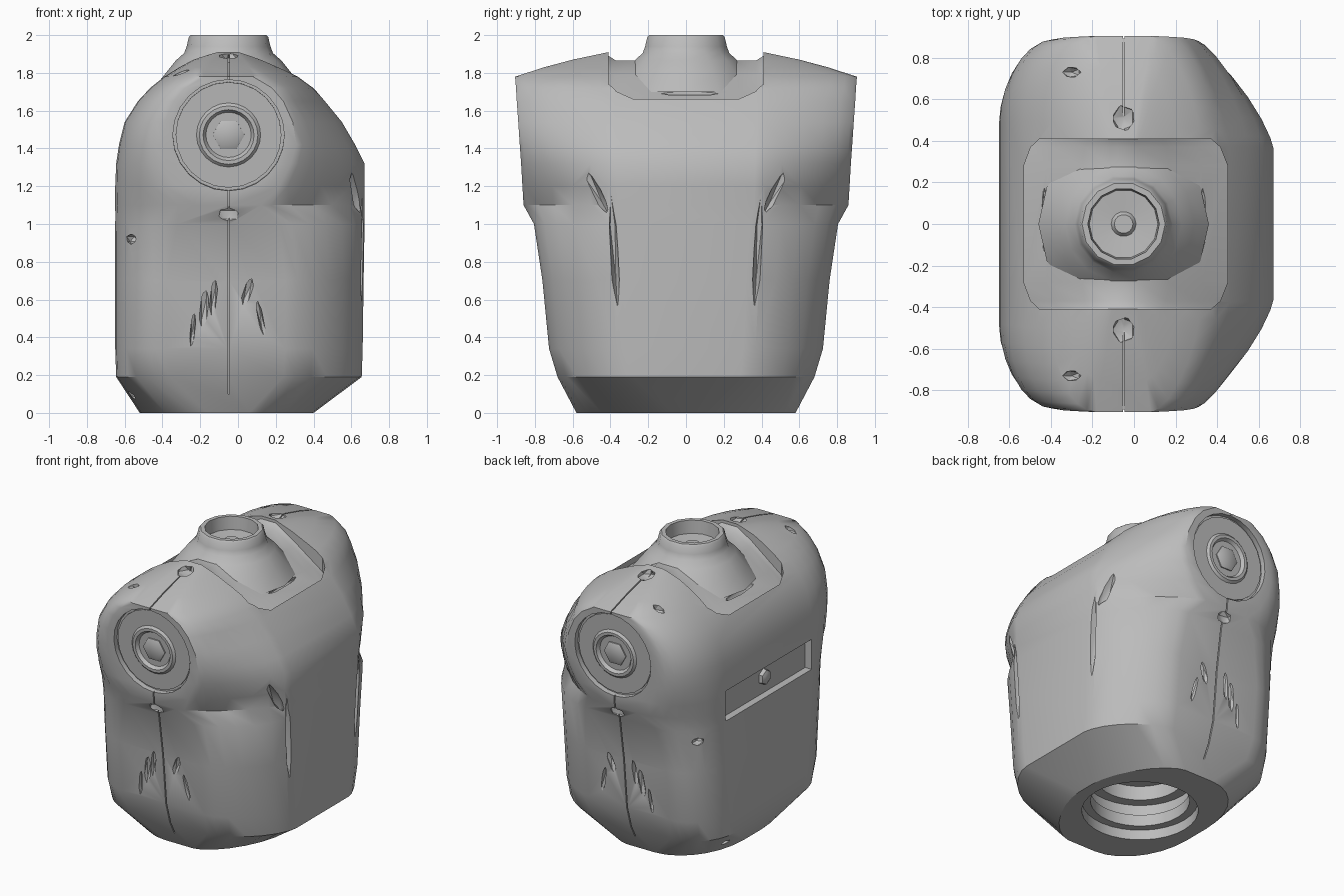
import bpy, bmesh, math
from mathutils import Matrix, Vector

cube = bpy.data.objects.get("Cube")
if cube:
    bpy.data.objects.remove(cube, do_unlink=True)

CX = -0.05          # axis of neck, sockets and seam
TILT = math.pi / 2 + 0.066

grey = bpy.data.materials.new("plain_grey")
grey.use_nodes = True
grey.diffuse_color = (0.5, 0.5, 0.5, 1)
grey.node_tree.nodes["Principled BSDF"].inputs["Base Color"].default_value = (0.5, 0.5, 0.5, 1)


def make(name, bm):
    bmesh.ops.recalc_face_normals(bm, faces=bm.faces[:])
    if bm.calc_volume(signed=True) < 0:
        bmesh.ops.reverse_faces(bm, faces=bm.faces[:])
    mesh = bpy.data.meshes.new(name)
    bm.to_mesh(mesh)
    bm.free()
    ob = bpy.data.objects.new(name, mesh)
    bpy.context.collection.objects.link(ob)
    mesh.materials.append(grey)
    return ob


def loft(name, rings):
    """Skin a stack of equally long closed rings."""
    bm = bmesh.new()
    vs = [[bm.verts.new(p) for p in ring] for ring in rings]
    n = len(vs[0])
    for a, b in zip(vs, vs[1:]):
        for i in range(n):
            bm.faces.new((a[i], a[(i + 1) % n], b[(i + 1) % n], b[i]))
    bm.faces.new(vs[0][::-1])
    bm.faces.new(vs[-1])
    return make(name, bm)


def lathe(name, profile, sides, matrix):
    rings = [[matrix @ Vector((r * math.cos(k * math.tau / sides), r * math.sin(k * math.tau / sides), z))
              for k in range(sides)] for r, z in profile]
    return loft(name, rings)


def volume(mesh):
    bm = bmesh.new()
    bm.from_mesh(mesh)
    result = abs(bm.calc_volume())
    bm.free()
    return result


def cut(target, cutter):
    """Subtract the cutter, taking the first solver that keeps the shell whole."""
    before = volume(target.data)
    mod = target.modifiers.new("cut", 'BOOLEAN')
    mod.operation = 'DIFFERENCE'
    mod.object = cutter
    for solver in ('EXACT', 'MANIFOLD', 'FLOAT'):
        mod.solver = solver
        bpy.context.view_layer.update()
        graph = bpy.context.evaluated_depsgraph_get()
        mesh = bpy.data.meshes.new_from_object(target.evaluated_get(graph))
        if before * .8 < volume(mesh) < before * 1.001:
            target.data = mesh
            break
    target.modifiers.remove(mod)
    bpy.data.objects.remove(cutter, do_unlink=True)


def smooth(ob, angle=32):
    bpy.ops.object.select_all(action='DESELECT')
    ob.select_set(True)
    bpy.context.view_layer.objects.active = ob
    bpy.ops.object.shade_smooth_by_angle(angle=math.radians(angle))


# Body sections: height, back x, chest x, half depth, shoulder flat from x to x
ROWS = [
    (0.00, -.52, .40, .58, -.16, .06),
    (0.19, -.645, .655, .68, -.36, .24),
    (0.34, -.65, .66, .725, -.38, .25),
    (0.70, -.65, .665, .76, -.38, .25),
    (1.00, -.65, .67, .805, -.32, .22),
    (1.10, -.65, .67, .86, -.22, .12),
    (1.20, -.65, .67, .866, -.32, .22),
    (1.32, -.645, .67, .873, -.38, .28),
    (1.42, -.63, .62, .88, -.40, .31),
    (1.54, -.60, .55, .888, -.39, .29),
    (1.65, -.53, .46, .896, -.34, .24),
    (1.72, -.465, .40, .90, -.28, .18),
    (1.78, -.39, .32, .905, -.18, .08),
    (1.83, -.31, .22, .75, -.16, .06),
    (1.87, -.24, .14, .60, -.13, .03),
    (1.91, -.14, .04, .41, -.10, .00),
]


def half_depth(z):
    for a, b in zip(ROWS, ROWS[1:]):
        if a[0] <= z <= b[0]:
            t = (z - a[0]) / (b[0] - a[0])
            return a[3] + t * (b[3] - a[3])


def corner(x0, y0, x1, y1, power, steps=7):
    """Rounded corner from a side (x0, y0) to an end (x1, y1)."""
    pts = []
    for i in range(steps + 1):
        a = i / steps * math.pi / 2
        c, s = max(0, math.cos(a)), max(0, math.sin(a))
        pts.append((x1 + (x0 - x1) * c ** (2 / power), y0 + (y1 - y0) * s ** (2 / power)))
    return pts


def section(row):
    z, back, chest, depth, xa, xb = row
    flat = depth * min(1, .3 + 3.7 * z)
    half = corner(back, flat * .55, xa, depth, 2)
    half += corner(chest, flat * .42, xb, depth, 1.3 if 1.05 < z < 1.7 else 1.6)[::-1]
    other = [(x, -y) for x, y in reversed(half)]
    return [(x, y, z) for x, y in half + other]


body = loft("torso_shell", [section(r) for r in ROWS])

# Sunken saddle around the neck
ARCH = [(-.53, 1.62), (-.42, 1.69), (-.25, 1.80), (-.12, 1.865), (.02, 1.865), (.17, 1.785), (.33, 1.69), (.45, 1.62)]
saddle = []
for y, s, lift in ((-.41, .84, .025), (-.37, .93, 0), (-.28, 1, 0), (.28, 1, 0), (.37, .93, 0), (.41, .84, .025)):
    low = [(CX + (x - CX) * s, y, z + lift) for x, z in ARCH]
    saddle.append(low + [(low[-1][0], y, 2.3), (low[0][0], y, 2.3)])
cut(body, loft("saddle_cutter", saddle))

# Stepped waist bore underneath
BORE = [(.37, -.1), (.37, .07), (.315, .07), (.315, .15), (.35, .15), (.35, .24), (.28, .24), (.28, .34)]
cut(body, lathe("bore_cutter", BORE, 32, Matrix.Translation((CX, 0, 0))))

# Shoulder sockets, each with a raised ring and a hub
for side, label in ((-1, "front"), (1, "back")):
    m = Matrix.Translation((CX, side * .883, 1.47)) @ Matrix.Rotation(-side * TILT, 4, 'X')
    cut(body, lathe("socket_cutter", [(.295, -.035), (.295, .15)], 24, m))
    smooth(lathe(label + "_socket_plate", [(.28, -.06), (.28, -.022), (.17, -.022), (.155, -.008),
                                           (.135, -.008), (.12, -.03)], 24, m))
    smooth(lathe(label + "_socket_hub", [(.085, -.05), (.085, -.022), (.06, -.01)], 6, m))

# Long slot in the flat back panel
bm = bmesh.new()
bmesh.ops.create_cube(bm, size=1, matrix=Matrix.Translation((-.66, .01, 1.12)) @ Matrix.Diagonal((.12, .95, .21, 1)))
cut(body, make("slot_cutter", bm))
knob_at = Matrix.Translation((-.605, 0, 1.13)) @ Matrix.Rotation(-math.pi / 2, 4, 'Y')
smooth(lathe("slot_knob", [(.06, -.02), (.05, .02), (.03, .03)], 6, knob_at))

# Thin seam down both shoulder sides
for side in (-1, 1):
    rings = []
    for z in [.1] + [r[0] for r in ROWS[2:]]:
        d = half_depth(z)
        rings.append([(CX + x, side * (d + o), z - (.03 if z > 1.8 and o < 0 else 0))
                      for x, o in ((-.004, -.012), (.004, -.012), (.004, .1), (-.004, .1))])
    cut(body, loft("seam_cutter", rings))


def dent(pos, size, rx=0, ry=0):
    bm = bmesh.new()
    m = Matrix.Translation(pos) @ Matrix.Rotation(rx, 4, 'X') @ Matrix.Rotation(ry, 4, 'Y')
    bmesh.ops.create_icosphere(bm, subdivisions=1, radius=1, matrix=m @ Matrix.Diagonal((*size, 1)))
    cut(body, make("dent_cutter", bm))


# Dents and gouges on the shoulder sides: x, z, size, turn about y
MARKS = [
    (CX, 1.05, (.06, .03, .05), 0),
    (-.18, .55, (.025, .025, .13), .1),
    (-.13, .61, (.02, .025, .12), .1),
    (-.24, .44, (.014, .025, .11), .1),
    (.05, .64, (.025, .025, .09), .3),
    (.12, .50, (.016, .025, .12), -.2),
]
for side in (-1, 1):
    for x, z, size, turn in MARKS:
        dent((x, side * half_depth(z), z), size, 0, turn)
    dent((CX, side * .51, 1.89), (.06, .07, .04))
    dent((-.30, side * .73, 1.80), (.05, .028, .04))
    dent((-.56, side * .67, .92), (.04, .05, .03))
    dent((-.55, side * .36, .10), (.04, .04, .03))
    # Curved creases beside the chest panel
    dent((.63, side * .48, 1.18), (.05, .03, .17), -side * .5)
    dent((.66, side * .38, .85), (.04, .024, .32), -side * .06)

# Scratches on both flanks of the saddle
for x, z in ((-.43, 1.685), (-.37, 1.72), (.27, 1.725), (.33, 1.69)):
    dent((x, .02, z), (.018, .18, .03))
smooth(body)

# Hollow neck collar flaring into the saddle
NECK = [(.41, 1.70), (.34, 1.79), (.28, 1.865), (.235, 1.905), (.222, 1.94), (.21, 1.99), (.2, 2.0),
        (.172, 2.0), (.165, 1.91), (.06, 1.90), (.045, 1.92), (.03, 1.92)]
smooth(lathe("neck_collar", NECK, 14, Matrix.Translation((CX, 0, 0))))
